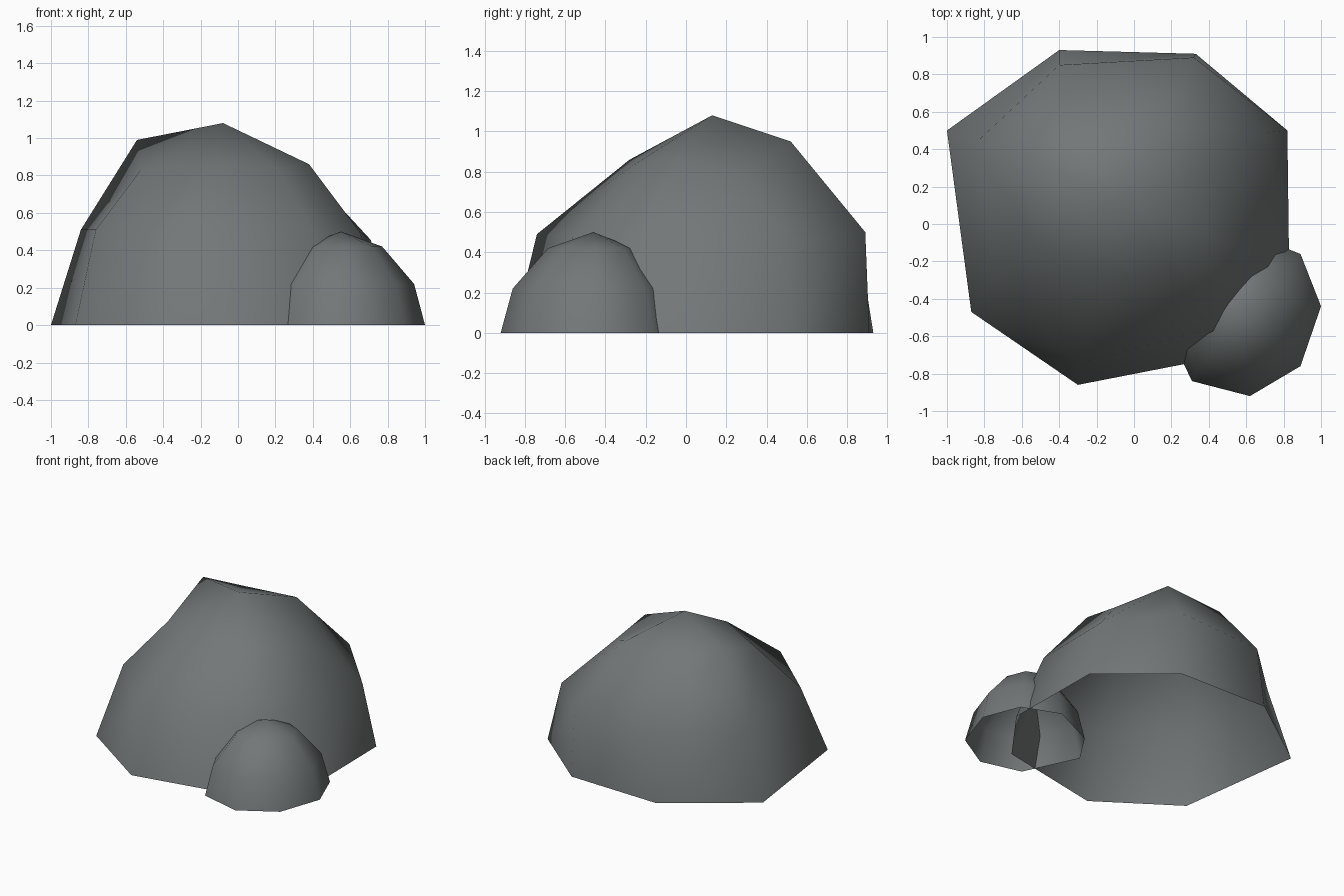
import bpy, bmesh
from mathutils import Vector

if "Cube" in bpy.data.objects:
    bpy.data.objects.remove(bpy.data.objects["Cube"])

stone = bpy.data.materials.new("grey stone")
stone.diffuse_color = (0.17, 0.185, 0.185, 1)
stone.use_nodes = True
stone.node_tree.nodes["Principled BSDF"].inputs["Base Color"].default_value = stone.diffuse_color


def boulder(name, rings, apex):
    """Open-bottomed rock: stacked rings of points closed by an apex."""
    bm = bmesh.new()
    rows = [[bm.verts.new(p) for p in ring] for ring in rings]
    top = bm.verts.new(apex)
    n = len(rows[0])
    for i in range(n):
        j = (i + 1) % n
        for lo, hi in zip(rows, rows[1:]):
            bm.faces.new((lo[i], lo[j], hi[j], hi[i]))
        bm.faces.new((rows[-1][i], rows[-1][j], top))
    for f in bm.faces:
        f.smooth = True
    mesh = bpy.data.meshes.new(name)
    bm.to_mesh(mesh)
    bm.free()
    mesh.materials.append(stone)
    ob = bpy.data.objects.new(name, mesh)
    bpy.context.collection.objects.link(ob)
    return ob


# Large boulder: irregular eight-sided rings, counter-clockwise from the right
base = [(.82, .50, 0), (.33, .91, 0), (-.40, .93, 0), (-1, .50, 0),
        (-.87, -.47, 0), (-.30, -.86, 0), (.52, -.70, 0), (.83, -.28, 0)]
middle = [(.71, .49, .455), (.32, .89, .50), (-.40, .85, .50), (-.84, .44, .51),
          (-.76, -.30, .51), (-.28, -.74, .49), (.41, -.56, .48), (.65, -.20, .50)]
upper = [(.41, .285, .78), (.13, .52, .95), (-.33, .53, .91), (-.54, .35, .99),
         (-.52, -.10, .83), (-.15, -.28, .86), (.21, -.25, .84), (.38, -.05, .86)]
boulder("large_boulder", [base, middle, upper], (-.08, .13, 1.08))

# Small boulder: rings shrink from the ground outline towards the apex
outline = [(1, -.44), (.89, -.16), (.61, -.05), (.27, -.21),
           (.12, -.44), (.31, -.84), (.62, -.92), (.89, -.76)]
apex = Vector((.55, -.46, .50))
small_rings = []
for scale, z in ((1, 0), (.87, .22), (.49, .42)):
    small_rings.append([(apex.x + (x - apex.x) * scale,
                         apex.y + (y - apex.y) * scale, z) for x, y in outline])
boulder("small_boulder", small_rings, apex)
